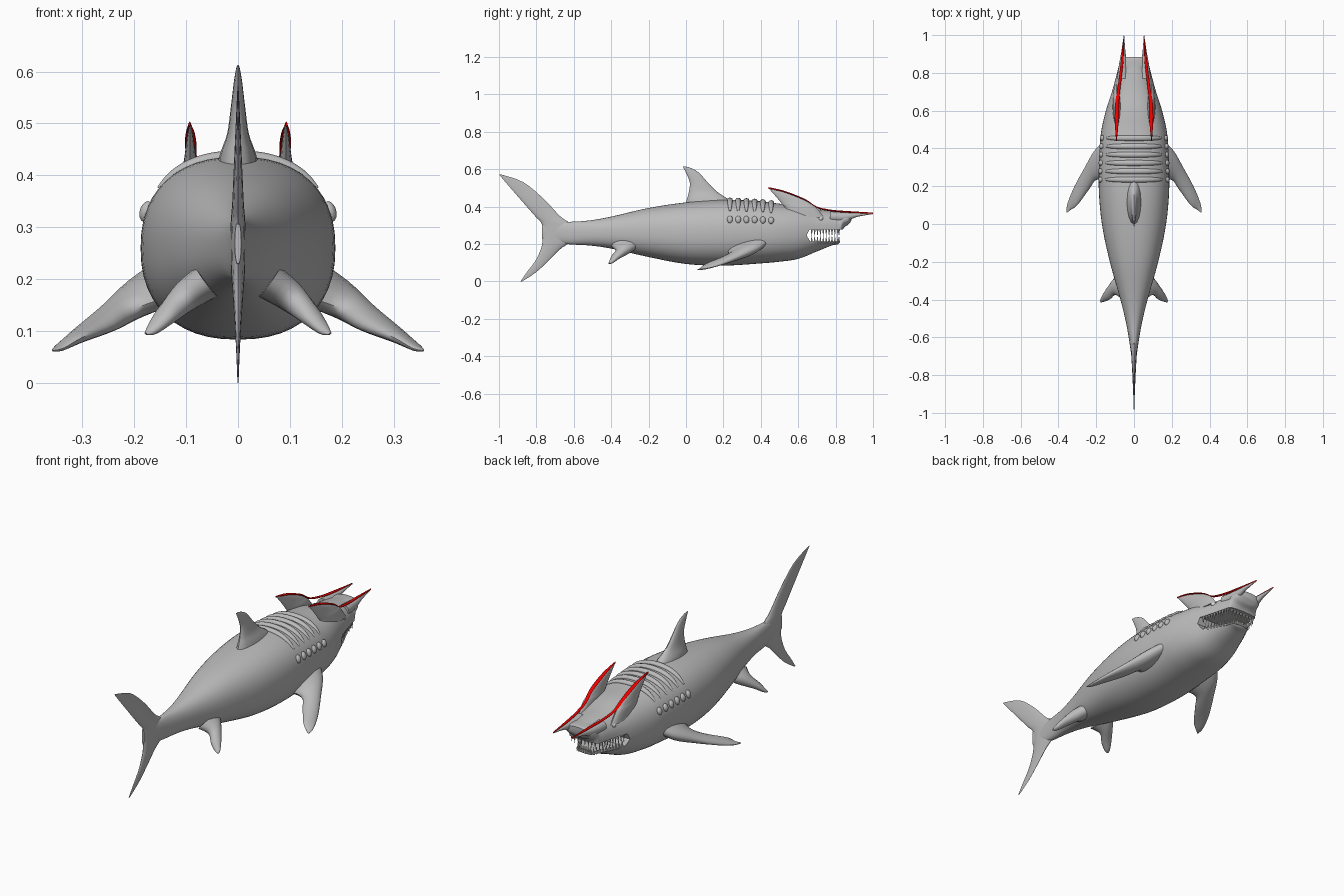
import bpy, bmesh, math
from mathutils import Vector

if "Cube" in bpy.data.objects:
    bpy.data.objects.remove(bpy.data.objects["Cube"], do_unlink=True)


def material(name, rgb):
    mat = bpy.data.materials.new(name)
    mat.use_nodes = True
    mat.diffuse_color = (*rgb, 1)
    mat.node_tree.nodes["Principled BSDF"].inputs["Base Color"].default_value = (*rgb, 1)
    return mat


SKIN = material("skin grey", (0.5, 0.5, 0.5))
RED = material("crest red", (0.8, 0.0, 0.0))
TOOTH = material("tooth pale grey", (0.7, 0.7, 0.68))


def finish(bm, name, mat, angle=50):
    bmesh.ops.recalc_face_normals(bm, faces=bm.faces)
    mesh = bpy.data.meshes.new(name)
    bm.to_mesh(mesh)
    bm.free()
    mesh.materials.append(mat)
    smooth(mesh, angle)
    obj = bpy.data.objects.new(name, mesh)
    bpy.context.collection.objects.link(obj)
    return obj


def smooth(mesh, angle):
    for face in mesh.polygons:
        face.use_smooth = True
    mesh.set_sharp_from_angle(angle=math.radians(angle))


def dense(rows, steps):
    """Catmull-Rom subdivision of rows of numbers."""
    out = []
    for i in range(len(rows) - 1):
        b, c = rows[i], rows[i + 1]
        a, d = rows[max(i - 1, 0)], rows[min(i + 2, len(rows) - 1)]
        for k in range(steps):
            t = k / steps
            out.append([q + 0.5 * t * (r - p + t * (2 * p - 5 * q + 4 * r - s + t * (3 * (q - r) + s - p)))
                        for p, q, r, s in zip(a, b, c, d)])
    return out + [list(rows[-1])]


def signed_power(v, e):
    return math.copysign(abs(v) ** e, v)


def loft(name, rows, mat=SKIN, sides=16, power=2.0, steps=4):
    """Each row: centre, half-axis one, half-axis two (nine numbers)."""
    bm = bmesh.new()
    rings = []
    for row in dense(rows, steps):
        c, u, v = Vector(row[:3]), Vector(row[3:6]), Vector(row[6:9])
        ring = []
        for k in range(sides):
            a = math.tau * k / sides
            ring.append(bm.verts.new(c + u * signed_power(math.cos(a), 2 / power)
                                     + v * signed_power(math.sin(a), 2 / power)))
        rings.append(ring)
    for r, s in zip(rings, rings[1:]):
        for k in range(sides):
            n = (k + 1) % sides
            bm.faces.new((r[k], r[n], s[n], s[k]))
    bm.faces.new(rings[0])
    bm.faces.new(rings[-1])
    return finish(bm, name, mat)


def fin(name, rows, thick, side=1, mat=SKIN):
    """Each row: leading point, trailing point, half thickness."""
    sections = []
    for lead, trail, t in rows:
        flip = Vector((side, 1, 1))
        a, b = Vector(lead) * flip, Vector(trail) * flip
        sections.append([*((a + b) / 2), *((a - b) / 2), *(Vector(thick) * flip * t)])
    return loft(name, sections, mat)


# Body: y, bottom, top, half width
BODY = [(-0.77, 0.23, 0.31, 0.006), (-0.64, 0.2, 0.317, 0.022), (-0.52, 0.192, 0.325, 0.043),
        (-0.4, 0.175, 0.346, 0.072), (-0.2, 0.13, 0.392, 0.128), (0, 0.093, 0.422, 0.17),
        (0.2, 0.084, 0.436, 0.187), (0.4, 0.096, 0.428, 0.182), (0.5, 0.105, 0.415, 0.172),
        (0.6, 0.12, 0.406, 0.149), (0.7, 0.16, 0.386, 0.117), (0.78, 0.192, 0.376, 0.095),
        (0.82, 0.205, 0.371, 0.085), (0.84, 0.28, 0.369, 0.08), (0.87, 0.305, 0.367, 0.072),
        (0.885, 0.327, 0.363, 0.055)]
POWER = 2.3
body = loft("body", [(0, y, (lo + hi) / 2, w, 0, 0, 0, 0, (hi - lo) / 2) for y, lo, hi, w in BODY],
            sides=48, power=POWER, steps=5)
FINE = dense(BODY, 5)


def body_at(y):
    for p, q in zip(FINE, FINE[1:]):
        if p[0] <= y <= q[0]:
            t = (y - p[0]) / (q[0] - p[0])
            return [a + (b - a) * t for a, b in zip(p, q)][1:]


def width_at(y, z):
    lo, hi, w = body_at(y)
    u = min(abs(2 * z - lo - hi) / (hi - lo), 1)
    return w * (1 - u ** POWER) ** (1 / POWER)


# Mouth opening cut through the head
bm = bmesh.new()
outline = [(0.645, 0.245), (0.66, 0.277), (0.82, 0.277), (0.95, 0.277), (0.95, 0.18), (0.83, 0.212), (0.665, 0.212)]
face = bm.faces.new([bm.verts.new((-0.3, y, z)) for y, z in outline])
new = bmesh.ops.extrude_face_region(bm, geom=[face])["geom"]
bmesh.ops.translate(bm, verts=[g for g in new if isinstance(g, bmesh.types.BMVert)], vec=(0.6, 0, 0))
cutter = finish(bm, "mouth_cutter", SKIN)
cutter.hide_render = True
cut = body.modifiers.new("mouth", "BOOLEAN")
cut.operation, cut.solver, cut.object = "DIFFERENCE", "EXACT", cutter
bpy.context.view_layer.objects.active = body
bpy.ops.object.modifier_apply(modifier=cut.name)
bpy.data.objects.remove(cutter, do_unlink=True)
smooth(body.data, 40)


# Upright fins: z, front y, back y, half thickness
def upright(name, rows, x=0.0, side=1):
    return fin(name, [((x, f, z), (x, b, z), t) for z, f, b, t in rows], (1, 0, 0), side)


upright("dorsal_fin", [(0.39, 0.29, -0.01, 0.045), (0.44, 0.225, 0.005, 0.035), (0.48, 0.165, 0.016, 0.021),
                       (0.53, 0.115, 0.02, 0.014), (0.58, 0.07, 0.0, 0.008), (0.604, 0.03, -0.012, 0.004),
                       (0.613, 0.0, -0.016, 0.001)])
upright("tail_fin", [(0, -0.875, -0.885, 0.001), (0.05, -0.8, -0.85, 0.003), (0.11, -0.735, -0.805, 0.006),
                     (0.17, -0.675, -0.777, 0.01), (0.21, -0.62, -0.768, 0.013), (0.26, -0.58, -0.767, 0.015),
                     (0.31, -0.62, -0.772, 0.014), (0.35, -0.675, -0.808, 0.011), (0.44, -0.76, -0.887, 0.007),
                     (0.53, -0.87, -0.965, 0.003), (0.572, -0.99, -1.0, 0.001)])

PECTORAL = [((0.12, 0.47, 0.24), (0.12, 0.2, 0.17), 0.04), ((0.2, 0.4, 0.18), (0.195, 0.235, 0.145), 0.034),
            ((0.26, 0.3, 0.135), (0.24, 0.18, 0.115), 0.024), ((0.315, 0.2, 0.095), (0.3, 0.1, 0.088), 0.014),
            ((0.35, 0.115, 0.07), (0.335, 0.075, 0.068), 0.007), ((0.358, 0.07, 0.063), (0.355, 0.06, 0.063), 0.002)]
PELVIC = [((0.06, -0.24, 0.2), (0.06, -0.4, 0.19), 0.035), ((0.1, -0.285, 0.17), (0.1, -0.375, 0.165), 0.03),
          ((0.145, -0.345, 0.135), (0.13, -0.4, 0.13), 0.02), ((0.17, -0.385, 0.106), (0.16, -0.412, 0.102), 0.011),
          ((0.179, -0.405, 0.095), (0.175, -0.415, 0.095), 0.003)]
CREST = [(0.34, 0.74, 0.52, 0.022), (0.39, 0.7, 0.53, 0.02), (0.41, 0.675, 0.515, 0.016),
         (0.43, 0.645, 0.5, 0.012), (0.46, 0.575, 0.475, 0.008), (0.48, 0.52, 0.457, 0.005), (0.5, 0.45, 0.44, 0.001)]
# Stripe path: x, y, z, half width
STRIPE = [(0.093, 0.44, 0.499, 0.002), (0.092, 0.51, 0.484, 0.008), (0.091, 0.575, 0.462, 0.011),
          (0.089, 0.645, 0.431, 0.01), (0.082, 0.7, 0.395, 0.008), (0.072, 0.78, 0.378, 0.007),
          (0.062, 0.87, 0.371, 0.007), (0.053, 1.0, 0.363, 0.001)]
# Horn: x, y, z, half width, half height
HORN = [(0.06, 0.77, 0.345, 0.03, 0.028), (0.058, 0.84, 0.343, 0.022, 0.026), (0.057, 0.88, 0.349, 0.016, 0.018),
        (0.056, 0.92, 0.356, 0.01, 0.01), (0.053, 1.0, 0.361, 0.001, 0.001)]

for side, label in ((1, "left"), (-1, "right")):
    fin(label + "_pectoral_fin", PECTORAL, (0.4, 0, 0.9), side)
    fin(label + "_pelvic_fin", PELVIC, (0.6, 0, 0.8), side)
    upright(label + "_crest", CREST, 0.092, side)
    loft(label + "_horn", [(x * side, y, z, w, 0, 0, 0, 0, h) for x, y, z, w, h in HORN], sides=12)
    loft(label + "_crest_stripe", [(x * side, y, z, w, 0, 0, 0, 0, 0.0045) for x, y, z, w in STRIPE], RED, 8)
    # Eye
    bm = bmesh.new()
    bmesh.ops.create_uvsphere(bm, u_segments=16, v_segments=10, radius=0.013)
    bmesh.ops.translate(bm, verts=bm.verts, vec=(side * (width_at(0.72, 0.336) - 0.004), 0.72, 0.336))
    finish(bm, label + "_eye", TOOTH)


# Gill ribs following the body outline
def rib(name, y, start, end):
    lo, hi, w = body_at(y)
    h, mid, rows = (hi - lo) / 2, (hi + lo) / 2, []
    count = 13
    for k in range(count):
        a = math.radians(start + (end - start) * k / (count - 1))
        x, z = w * signed_power(math.cos(a), 2 / POWER), h * signed_power(math.sin(a), 2 / POWER)
        out = Vector((x / w ** 2, 0, z / h ** 2)).normalized()
        r = 0.012 * max(math.sin(math.pi * k / (count - 1)), 0.05) ** 0.4
        rows.append([x, y, mid + z, *(out * r), 0, r * 1.3, 0])
    loft(name, rows, sides=10, steps=2)


for i in range(6):
    y = 0.235 + 0.044 * i
    rib(f"top_gill_rib_{i}", y, 38, 142)
    rib(f"left_gill_rib_{i}", y, 14, 27)
    rib(f"right_gill_rib_{i}", y, 153, 166)


# Teeth: rows along both jaw edges and across the front
def teeth(name, z, length):
    spots = [(s * (width_at(y, z) - 0.008), y) for s in (1, -1)
             for y in (0.672 + 0.0155 * k for k in range(10))]
    edge = width_at(0.81, z) - 0.01
    spots += [(edge * k / 4, 0.818) for k in range(-3, 4)]
    bm = bmesh.new()
    for x, y in spots:
        ring = [bm.verts.new((x + 0.006 * math.cos(a), y + 0.007 * math.sin(a), z - math.copysign(0.006, length)))
                for a in (math.tau * k / 6 for k in range(6))]
        tip = bm.verts.new((x, y, z + length))
        bm.faces.new(ring)
        for p, q in zip(ring, ring[1:] + ring[:1]):
            bm.faces.new((p, q, tip))
    finish(bm, name, TOOTH, 30)


teeth("upper_teeth", 0.278, -0.04)
teeth("lower_teeth", 0.211, 0.036)
